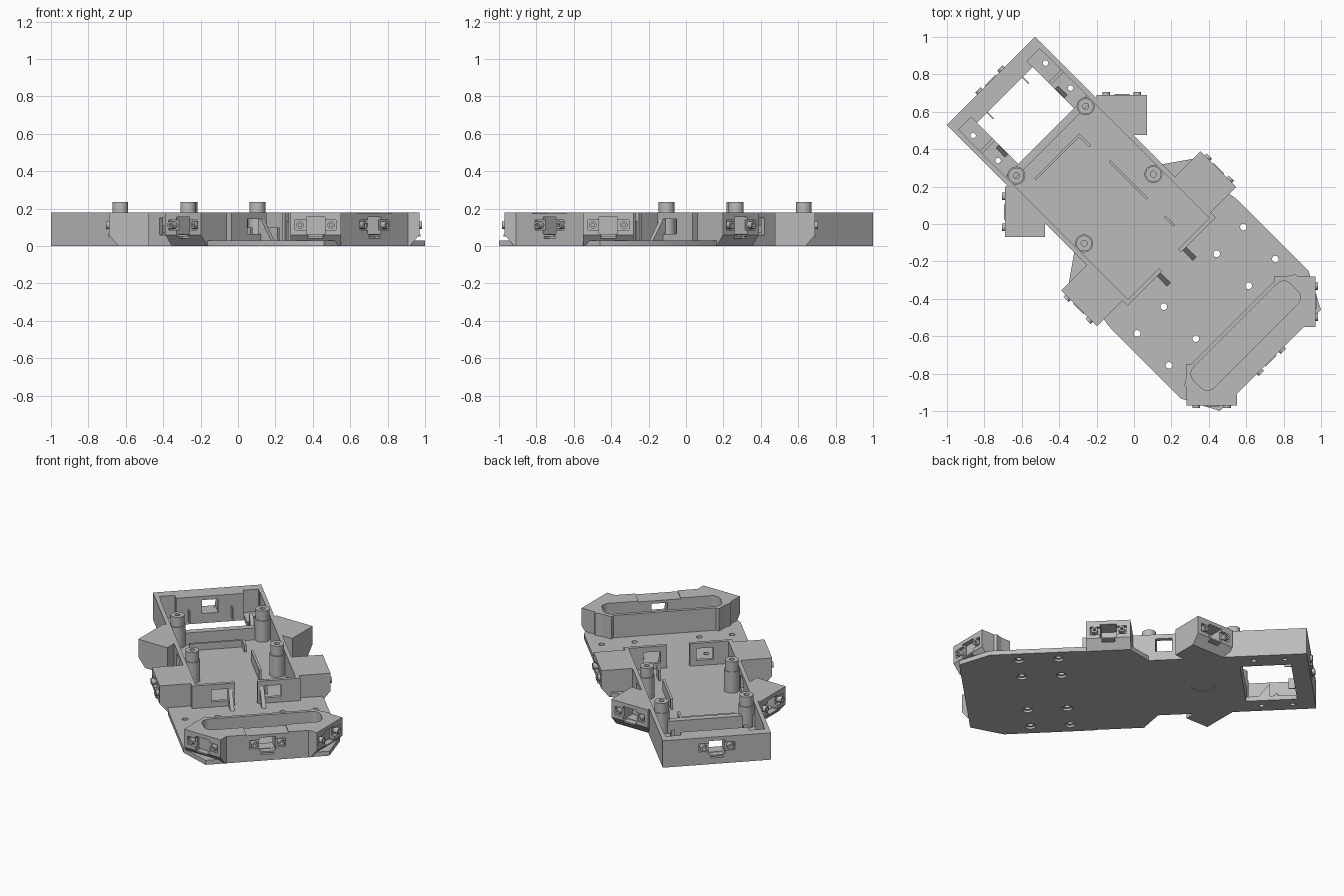
import bpy, bmesh, math
from mathutils import Matrix

if "Cube" in bpy.data.objects:
    bpy.data.objects.remove(bpy.data.objects["Cube"], do_unlink=True)

TOP = 0.18      # wall height
FLOOR = 0.03    # base plate thickness
parts = []

grey = bpy.data.materials.new("plain grey plastic")
grey.use_nodes = True
grey.diffuse_color = (0.5, 0.5, 0.5, 1)
grey.node_tree.nodes["Principled BSDF"].inputs["Base Color"].default_value = (0.5, 0.5, 0.5, 1)


# ---- helpers: x runs along the chassis to its nose, y across it ----
def link(name, bm, keep=True):
    bmesh.ops.recalc_face_normals(bm, faces=bm.faces)
    me = bpy.data.meshes.new(name)
    bm.to_mesh(me)
    bm.free()
    ob = bpy.data.objects.new(name, me)
    bpy.context.scene.collection.objects.link(ob)
    if keep:
        parts.append(ob)
    return ob


def prism(name, pts, a, b, axis="z", keep=True):
    """Extrude a flat outline from a to b along z (plan) or y (side profile)."""
    bm = bmesh.new()
    place = (lambda p, h: (p[0], p[1], h)) if axis == "z" else (lambda p, h: (p[0], h, p[1]))
    low = [bm.verts.new(place(p, a)) for p in pts]
    high = [bm.verts.new(place(p, b)) for p in pts]
    bm.faces.new(low)
    bm.faces.new(high)
    for i in range(len(pts)):
        j = (i + 1) % len(pts)
        bm.faces.new((low[i], low[j], high[j], high[i]))
    return link(name, bm, keep)


def box(name, x0, x1, y0, y1, z0, z1, keep=True):
    return prism(name, [(x0, y0), (x1, y0), (x1, y1), (x0, y1)], z0, z1, "z", keep)


def disc(x, y, r):
    return [(x + r * math.cos(t * math.pi / 12), y + r * math.sin(t * math.pi / 12)) for t in range(24)]


def rounded(x0, x1, y0, y1, r):
    pts = []
    for k, (x, y) in enumerate([(x1 - r, y1 - r), (x0 + r, y1 - r), (x0 + r, y0 + r), (x1 - r, y0 + r)]):
        for s in range(6):
            t = (k + s / 5) * math.pi / 2
            pts.append((x + r * math.cos(t), y + r * math.sin(t)))
    return pts


def tube(name, x, y, r, hole, z0, z1):
    bm = bmesh.new()
    rings = [[bm.verts.new((px, py, z)) for px, py in disc(x, y, q)]
             for q, z in ((hole, z0), (r, z0), (r, z1), (hole, z1))]
    for k in range(4):
        a, b = rings[k], rings[(k + 1) % 4]
        for i in range(24):
            j = (i + 1) % 24
            bm.faces.new((a[i], a[j], b[j], b[i]))
    return link(name, bm)


def cut(ob, cutters):
    for c in cutters:
        c.hide_render = True
        m = ob.modifiers.new("cut", "BOOLEAN")
        m.operation, m.solver, m.object = "DIFFERENCE", "EXACT", c
    bpy.context.view_layer.update()
    me = bpy.data.meshes.new_from_object(ob.evaluated_get(bpy.context.evaluated_depsgraph_get()))
    ob.modifiers.clear()
    ob.data = me
    for c in cutters:
        bpy.data.objects.remove(c, do_unlink=True)


def pair(*obs):
    """Mirror finished left parts across the centre line."""
    for ob in obs:
        me = ob.data.copy()
        me.transform(Matrix.Scale(-1, 4, (0, 1, 0)))
        me.flip_normals()
        twin = bpy.data.objects.new(ob.name.replace("left", "right"), me)
        bpy.context.scene.collection.objects.link(twin)
        parts.append(twin)


def sensor_mount(host, name, at, depth):
    """Cut a sensor seat into a face looking along +x and add its two screw bosses and ledge."""
    cut(host, [box("slot", -0.02, 0.1, -0.11, 0.11, 0.085, 0.14, False),
               box("opening", -depth, 0.1, -0.05, 0.05, 0.065, 0.155, False),
               box("lower_slot", -0.035, 0.1, -0.04, 0.04, 0.04, 0.066, False)])
    made = [box(name + "_ledge", -0.04, 0.005, -0.04, 0.04, 0.052, 0.062)]
    for side in (-1, 1):
        b = tube(name + "_boss", 0, 0, 0.02, 0.009, -0.03, 0.015)
        b.data.transform(Matrix.Translation((0, side * 0.083, 0.112)) @ Matrix.Rotation(math.pi / 2, 4, "Y"))
        made.append(b)
    for ob in [host] + made:
        ob.data.transform(at)
    return made


def spot(x, y, degrees):
    return Matrix.Translation((x, y, 0)) @ Matrix.Rotation(math.radians(degrees), 4, "Z")


# ---- base plate with screw holes and rear opening ----
half = [(-1.082, 0.332), (-0.12, 0.332), (-0.02, 0.474), (0.24, 0.474), (0.293, 0.482),
        (0.836, 0.483), (1.032, 0.382)]
plate = prism("base_plate", half + [(x, -y) for x, y in reversed(half)], 0, FLOOR)
holes = [box("rear_opening", -0.976, -0.665, -0.21, 0.21, -0.1, 0.1, False),
         prism("round_mark", disc(-0.42, 0, 0.07), -0.1, 0.004, "z", False)]
for side in (-1, 1):
    for x in (0.425, 0.667):
        for y in (0.2, 0.402):
            holes.append(prism("screw", disc(x, side * y, 0.018), -0.1, 0.1, "z", False))
            holes.append(prism("bore", disc(x, side * y, 0.031), -0.1, 0.014, "z", False))
    for x in (-0.943, -0.754):
        holes.append(prism("screw", disc(x, side * 0.274, 0.015), -0.1, 0.1, "z", False))
cut(plate, holes)

# ---- rear wall, with pockets above the rear screw pads ----
rear = box("rear_wall", 0, -0.106, -0.332, 0.332, 0, TOP)
rear_at = spot(-1.082, 0, 180)
cut(rear, [box("pocket", -0.2, -0.062, s * 0.21, s * 0.305, FLOOR, 0.3, False) for s in (-1, 1)])
sensor_mount(rear, "rear_sensor", rear_at, 0.2)

# ---- nose bumper with long rounded cavity ----
def cavity():
    return prism("cavity", rounded(0.767, 0.922, -0.365, 0.365, 0.05), FLOOR, 0.3, "z", False)

nose = [(0.745, 0.33), (0.8, 0.42), (0.9, 0.42), (1.032, 0.3)]
bumper = prism("nose_bumper", nose + [(x, -y) for x, y in reversed(nose)], 0, TOP)
cut(bumper, [cavity(), box("brow", 0.9, 1.1, -0.13, 0.13, TOP - 0.006, 0.3, False)])
bumper.data.transform(Matrix.Translation((-1.032, 0, 0)))
sensor_mount(bumper, "nose_sensor", spot(1.032, 0, 0), 0.16)

# ---- sensor pods with sloped undersides ----
for name, x, y, turn, depth in (("left_nose_pod", 0.979, 0.392, 45, 0.22),
                                ("left_side_pod", 0.111, 0.527, 90, 0.2),
                                ("left_rear_pod", -0.534, 0.442, 135, 0.215)):
    pod = prism(name, [(-depth, 0), (-0.05, 0), (0, 0.06), (0, TOP), (-depth, TOP)], -0.135, 0.135, "y")
    extras = sensor_mount(pod, name + "_sensor", spot(x, y, turn), 0.1)
    if "nose" in name:
        cut(pod, [cavity()])
    if "rear" in name:
        cut(pod, [box("tray_space", -1, 0.2, -0.308, 0.308, FLOOR, 0.3, False)])
    pair(pod, *extras)

# ---- tray walls ----
side_wall = box("left_side_wall", -1.08, 0.285, 0.308, 0.334, 0, TOP)
cut(side_wall, [box("gap", -0.26, -0.16, 0.2, 0.5, 0.06, 0.15, False)])
front_wall = box("left_tray_front_wall", 0.262, 0.285, 0.07, 0.33, 0, TOP)
cut(front_wall, [box("window", 0.2, 0.4, 0.11, 0.215, 0.065, 0.145, False)])
pair(side_wall, front_wall)
box("tray_rear_wall", -0.665, -0.622, -0.31, 0.31, 0, 0.11)

# ---- pads, gussets and thin ribs ----
pair(box("left_rear_pad_step", -0.86, -0.84, 0.21, 0.308, FLOOR, 0.045),
     prism("left_front_gusset", [(0.285, FLOOR), (0.36, FLOOR), (0.285, 0.14)], 0.085, 0.11, "y"),
     prism("left_rear_gusset", [(-0.81, FLOOR), (-0.74, FLOOR), (-0.81, 0.12)], 0.212, 0.235, "y"),
     box("left_rear_rib", -0.98, -0.93, 0.13, 0.137, FLOOR, 0.1))
box("tray_cross_rib", -0.55, -0.535, -0.205, 0.135, FLOOR, 0.075)
box("tray_corner_rib", -0.55, -0.46, 0.12, 0.135, FLOOR, 0.075)
box("tray_long_rib", -0.33, -0.044, 0.138, 0.153, FLOOR, 0.1)
box("tray_short_rib", 0.088, 0.16, 0.138, 0.153, FLOOR, 0.1)

# ---- hollow mounting posts ----
for where, x in (("rear", -0.628), ("middle", -0.115)):
    post = tube("left_" + where + "_post", x, 0.262, 0.042, 0.016, 0.02, 0.235)
    collar = tube("left_" + where + "_post_collar", x, 0.262, 0.048, 0.03, 0.02, 0.17)
    pair(post, collar)

# ---- turn the chassis to its diagonal stance, colour and shade ----
stance = Matrix.Rotation(-math.pi / 4, 4, "Z")
for ob in parts:
    ob.data.transform(stance)
    ob.data.materials.clear()
    ob.data.materials.append(grey)
    ob.data.shade_smooth()
    ob.data.set_sharp_from_angle(angle=math.radians(30))
